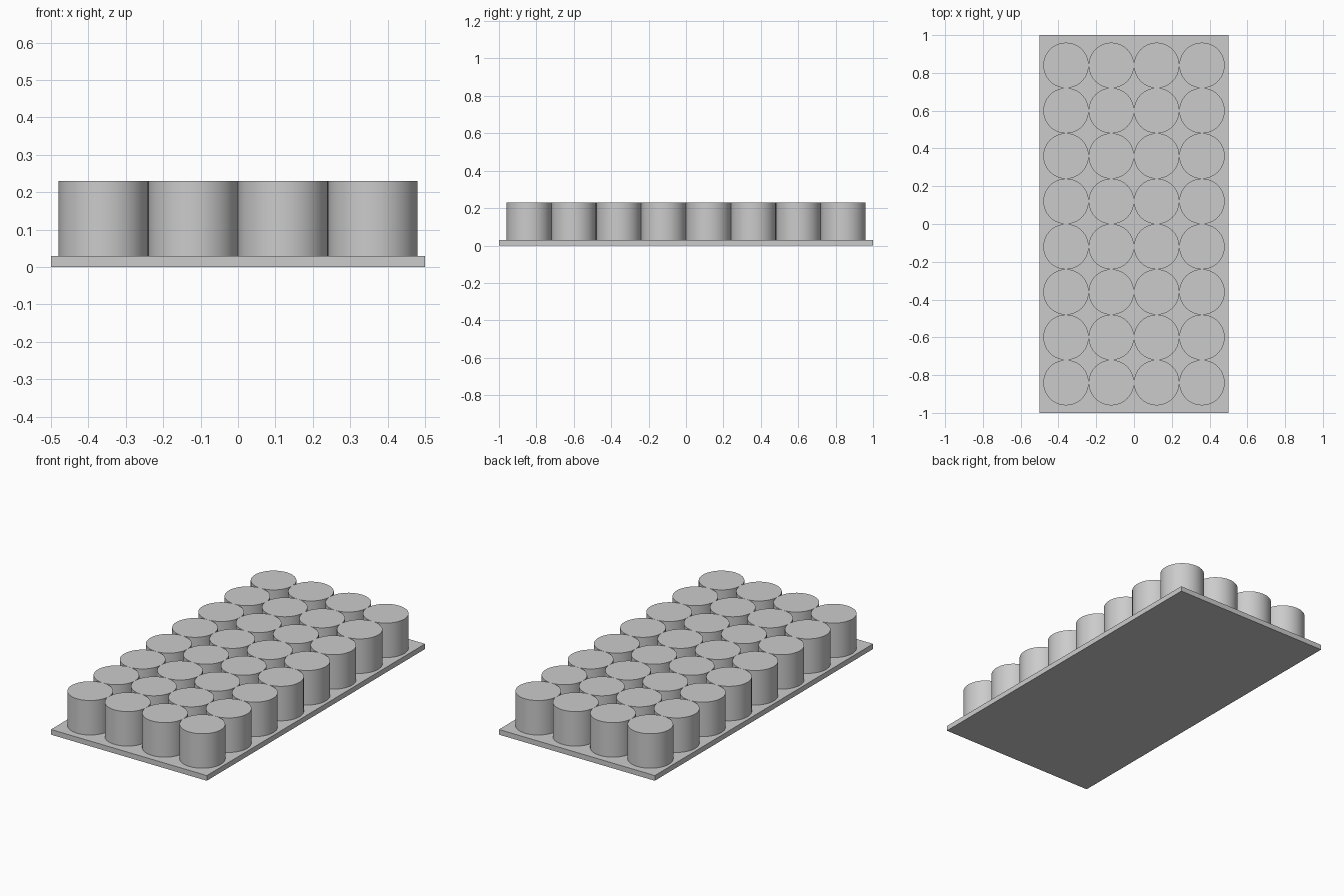
import bpy

cube = bpy.data.objects.get("Cube")
if cube:
    bpy.data.objects.remove(cube, do_unlink=True)

COLS, ROWS = 4, 8
PITCH = 0.24
PLATE_H, STUD_H = 0.03, 0.20

grey = bpy.data.materials.new("light grey")
grey.use_nodes = True
colour = (0.6, 0.6, 0.6, 1.0)
grey.diffuse_color = colour
grey.node_tree.nodes["Principled BSDF"].inputs["Base Color"].default_value = colour

# Flat base plate
bpy.ops.mesh.primitive_cube_add(size=1, location=(0, 0, PLATE_H / 2))
plate = bpy.context.object
plate.name = "base_plate"
plate.scale = (1, 2, PLATE_H)
bpy.ops.object.transform_apply(location=False, rotation=False, scale=True)
plate.data.materials.append(grey)

# One round cylinder mesh, shared by the whole grid
bpy.ops.mesh.primitive_cylinder_add(vertices=64, radius=PITCH / 2, depth=STUD_H)
first = bpy.context.object
first.data.materials.append(grey)
bpy.ops.object.shade_smooth_by_angle()

# Grid of touching cylinders standing on the plate
for row in range(ROWS):
    for col in range(COLS):
        if row == 0 and col == 0:
            stud = first
        else:
            stud = first.copy()
            bpy.context.collection.objects.link(stud)
        stud.name = f"cylinder_row{row + 1}_column{col + 1}"
        stud.location = ((col - (COLS - 1) / 2) * PITCH,
                         (row - (ROWS - 1) / 2) * PITCH,
                         PLATE_H + STUD_H / 2)
